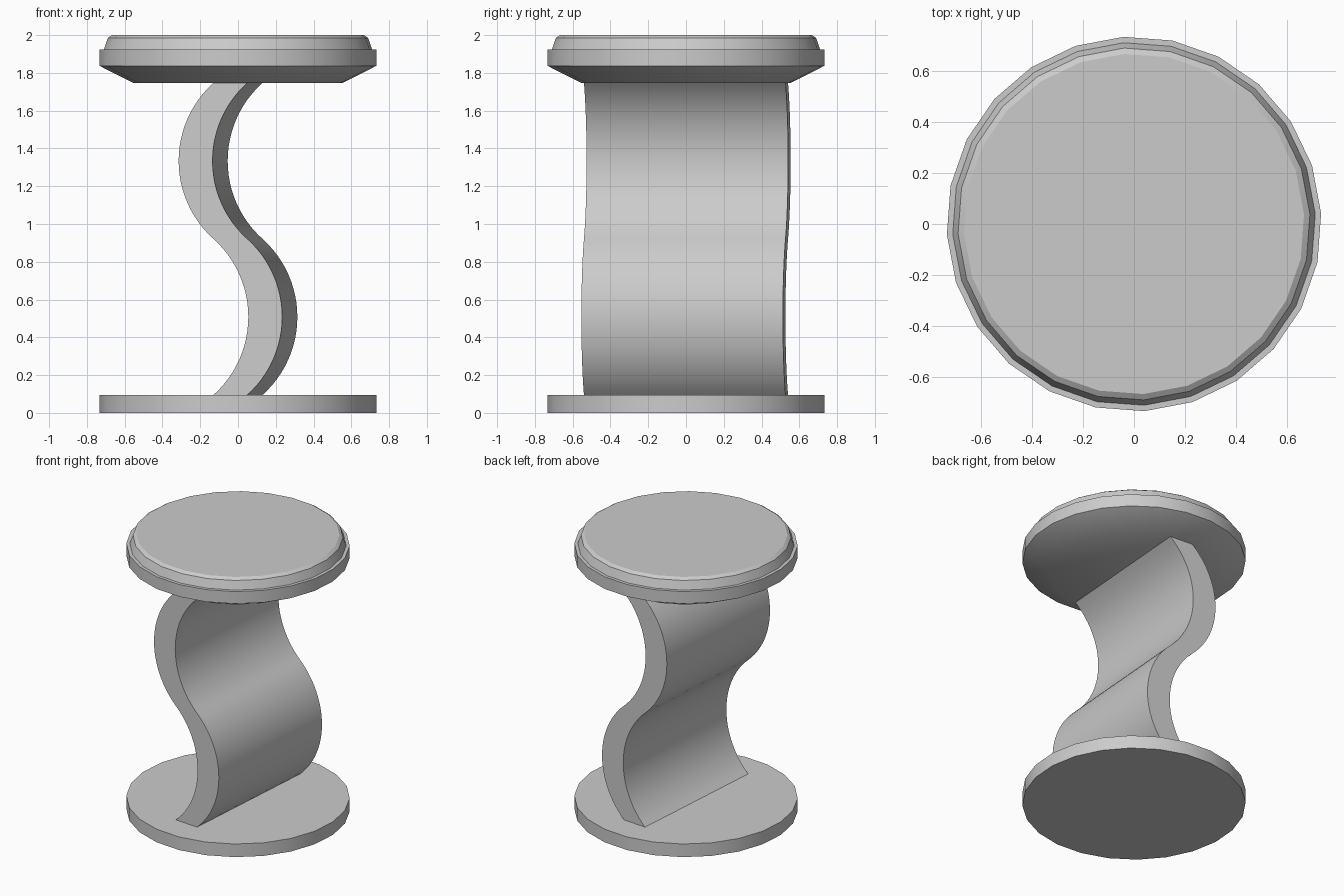
import bpy, bmesh, math

cube = bpy.data.objects.get("Cube")
if cube:
    bpy.data.objects.remove(cube, do_unlink=True)

SIDES = 24
TURN = math.radians(-4.3)          # whole table is turned slightly about z

grey = bpy.data.materials.new("plain grey")
grey.use_nodes = True
colour = (0.6, 0.6, 0.6, 1)
grey.diffuse_color = colour
grey.node_tree.nodes["Principled BSDF"].inputs["Base Color"].default_value = colour


def finish(name, bm):
    """Turn a bmesh into a shaded, coloured object."""
    bmesh.ops.recalc_face_normals(bm, faces=bm.faces)
    mesh = bpy.data.meshes.new(name)
    bm.to_mesh(mesh)
    bm.free()
    mesh.materials.append(grey)
    obj = bpy.data.objects.new(name, mesh)
    bpy.context.collection.objects.link(obj)
    obj.rotation_euler.z = TURN
    bpy.ops.object.select_all(action='DESELECT')
    obj.select_set(True)
    bpy.context.view_layer.objects.active = obj
    bpy.ops.object.shade_smooth_by_angle(angle=math.radians(30))
    return obj


def turned_disc(name, profile):
    """Stack of rings given as (radius, height), capped at both ends."""
    bm = bmesh.new()
    rings = []
    for radius, z in profile:
        angles = [math.tau * (i + 0.5) / SIDES for i in range(SIDES)]
        rings.append([bm.verts.new((radius * math.cos(a), radius * math.sin(a), z))
                      for a in angles])
    for low, high in zip(rings, rings[1:]):
        for i in range(SIDES):
            j = (i + 1) % SIDES
            bm.faces.new((low[i], low[j], high[j], high[i]))
    bm.faces.new(rings[0])
    bm.faces.new(rings[-1])
    return finish(name, bm)


def s_curve(bottom, top, bulge, steps):
    """Two mirrored circular arcs, lower to +x and upper to -x."""
    half = (top - bottom) / 4
    radius = (half ** 2 + bulge ** 2) / (2 * bulge)
    sweep = math.asin(half / radius)
    points = []
    for side, centre in ((1, bottom + half), (-1, top - half)):
        for i in range(steps + 1):
            a = sweep * (2 * i / steps - 1)
            x = side * (radius * math.cos(a) - radius + bulge)
            points.append((x, centre + radius * math.sin(a)))
    del points[steps]               # shared point where the arcs meet
    return points


def wavy_support(name, width, depth):
    bm = bmesh.new()
    path = s_curve(0.095, 1.747, 0.185, 24)
    outline = [(x - width / 2, z) for x, z in path]
    outline += [(x + width / 2, z) for x, z in reversed(path)]
    end = bm.faces.new([bm.verts.new((x, -depth / 2, z)) for x, z in outline])
    extruded = bmesh.ops.extrude_face_region(bm, geom=[end], use_keep_orig=True)
    moved = [v for v in extruded["geom"] if isinstance(v, bmesh.types.BMVert)]
    bmesh.ops.translate(bm, verts=moved, vec=(0, depth, 0))
    return finish(name, bm)


# Flat round foot
turned_disc("base_plate", [(0.734, 0), (0.734, 0.095)])

# S-shaped slab between foot and top
wavy_support("wavy_support", 0.18, 1.07)

# Top with tapered underside, straight rim, ledge and bevelled cushion edge
turned_disc("table_top", [(0.555, 1.747), (0.734, 1.837), (0.734, 1.925),
                          (0.711, 1.925), (0.69, 1.985), (0.667, 2.0)])
